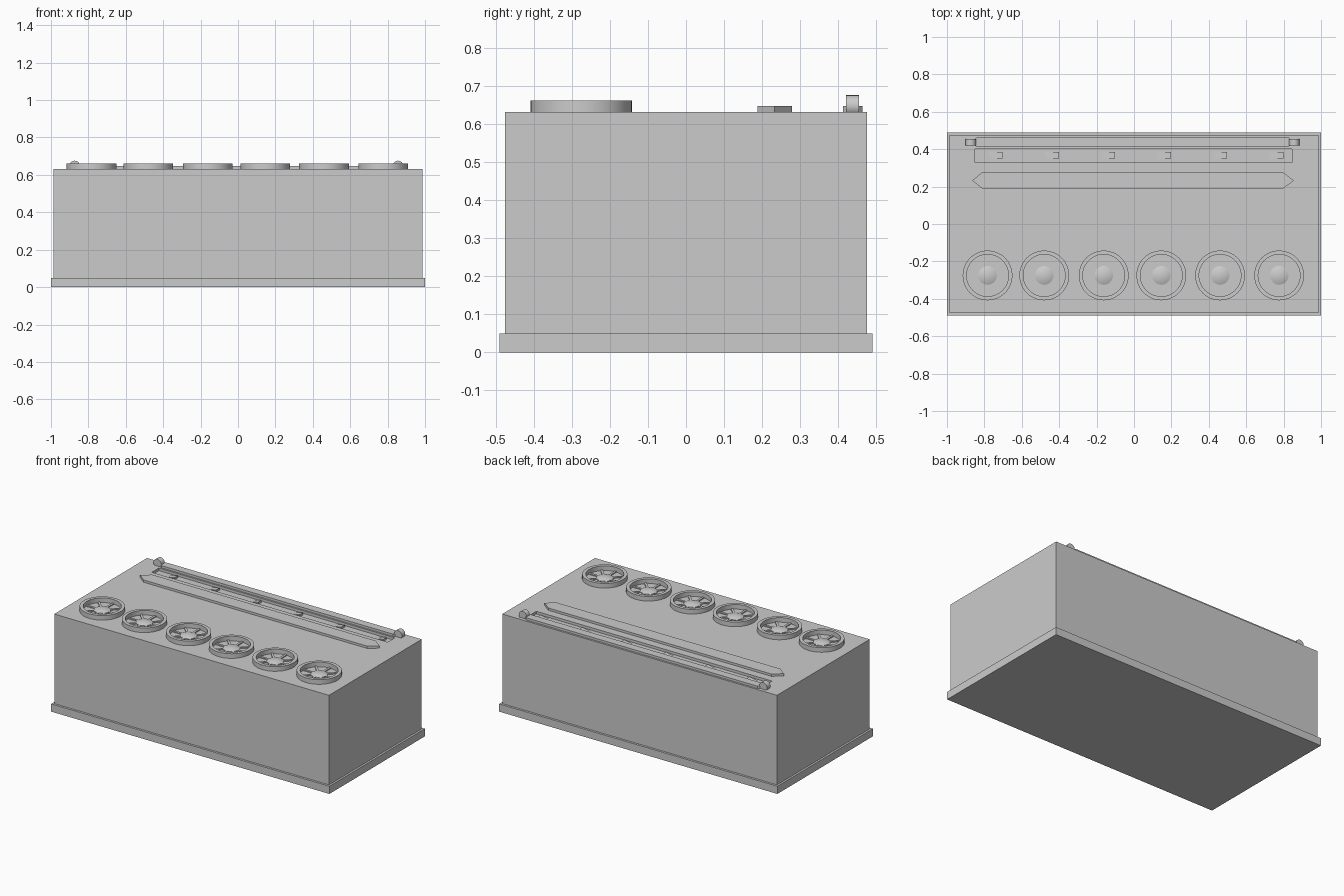
import bpy, bmesh, math
from mathutils import Matrix

cube = bpy.data.objects.get("Cube")
if cube:
    bpy.data.objects.remove(cube, do_unlink=True)

GREY = (0.6, 0.6, 0.6, 1)
mat = bpy.data.materials.new("plain grey")
mat.use_nodes = True
mat.diffuse_color = GREY
mat.node_tree.nodes["Principled BSDF"].inputs["Base Color"].default_value = GREY

TOP = 0.632     # height of the body's top face
FLOOR = 0.615   # floor of the long recess


def finish(name, bm, smooth=False):
    bmesh.ops.recalc_face_normals(bm, faces=bm.faces)
    mesh = bpy.data.meshes.new(name)
    bm.to_mesh(mesh)
    bm.free()
    mesh.materials.append(mat)
    ob = bpy.data.objects.new(name, mesh)
    bpy.context.collection.objects.link(ob)
    if smooth:
        bpy.ops.object.select_all(action="DESELECT")
        bpy.context.view_layer.objects.active = ob
        ob.select_set(True)
        bpy.ops.object.shade_smooth_by_angle(angle=math.radians(35))
    return ob


def prism(name, outline, z0, z1):
    """Extrude a flat outline upwards."""
    bm = bmesh.new()
    face = bm.faces.new([bm.verts.new((x, y, z0)) for x, y in outline])
    up = bmesh.ops.extrude_face_region(bm, geom=[face])["geom"]
    bmesh.ops.translate(bm, vec=(0, 0, z1 - z0),
                        verts=[v for v in up if isinstance(v, bmesh.types.BMVert)])
    return finish(name, bm)


def box(name, x0, x1, y0, y1, z0, z1):
    return prism(name, [(x0, y0), (x1, y0), (x1, y1), (x0, y1)], z0, z1)


def lathe(name, profile, x, y, z, steps=48):
    """Spin a radius/height profile about a vertical axis."""
    bm = bmesh.new()
    verts = [bm.verts.new((r, 0, h)) for r, h in profile]
    edges = [bm.edges.new(pair) for pair in zip(verts, verts[1:])]
    bmesh.ops.spin(bm, geom=verts + edges, cent=(0, 0, 0), axis=(0, 0, 1),
                   angle=math.tau, steps=steps)
    bmesh.ops.remove_doubles(bm, verts=bm.verts, dist=1e-5)
    bmesh.ops.translate(bm, verts=bm.verts, vec=(x, y, z))
    return finish(name, bm, True)


# Plinth and main body
box("plinth", -1, 1, -0.49, 0.49, 0, 0.05)
body = box("body", -0.987, 0.987, -0.476, 0.476, 0.05, TOP)

# Long recess cut into the top
cutter = box("recess_cutter", -0.85, 0.845, 0.33, 0.402, FLOOR, 0.7)
cutter.hide_render = True
cut = body.modifiers.new("recess", "BOOLEAN")
cut.object = cutter
cut.operation = "DIFFERENCE"
cut.solver = "EXACT"
bpy.ops.object.select_all(action="DESELECT")
bpy.context.view_layer.objects.active = body
body.select_set(True)
bpy.ops.object.modifier_apply(modifier="recess")
bpy.data.objects.remove(cutter, do_unlink=True)

# Ramped tabs along the recess
for i in range(6):
    x = -0.735 + 0.3 * i
    bm = bmesh.new()
    sides = [[bm.verts.new((x + dx, y, z)) for dx, z in
              ((-0.04, FLOOR), (0.033, FLOOR), (0.033, TOP - 0.003))]
             for y in (0.35, 0.385)]
    for side in sides:
        bm.faces.new(side)
    for a, b in ((0, 1), (1, 2), (2, 0)):
        bm.faces.new((sides[0][a], sides[0][b], sides[1][b], sides[1][a]))
    finish(f"recess_tab_{i + 1}", bm)

# Pointed strip in front of the recess
prism("pointed_strip", [(-0.865, 0.232), (-0.81, 0.188), (0.795, 0.188),
                        (0.855, 0.232), (0.795, 0.278), (-0.81, 0.278)],
      TOP, TOP + 0.015)

# Rear rail with clipped corners
prism("rear_rail", [(-0.855, 0.425), (-0.84, 0.412), (0.825, 0.412), (0.842, 0.425),
                    (0.842, 0.45), (0.825, 0.464), (-0.84, 0.464), (-0.855, 0.45)],
      TOP, TOP + 0.015)

# Round knobs at both ends of the rail
for side, x in (("right", -0.873), ("left", 0.856)):
    bm = bmesh.new()
    bmesh.ops.create_cone(bm, cap_ends=True, segments=24, radius1=0.028,
                          radius2=0.028, depth=0.034,
                          matrix=Matrix.Translation((x, 0.437, TOP + 0.016))
                          @ Matrix.Rotation(math.pi / 2, 4, "X"))
    finish(f"{side}_rail_knob", bm, True)

# Row of six round vents with hubs and low spokes
RING = [(0.133, 0), (0.133, 0.03), (0.112, 0.03), (0.112, 0), (0.133, 0)]
DOME = [(0.05, 0), (0.05, 0.006), (0.04, 0.01), (0.022, 0.015), (0, 0.017)]
VENT_Y = -0.275
for i, x in enumerate((-0.783, -0.48, -0.162, 0.146, 0.46, 0.776), 1):
    lathe(f"vent_{i}_ring", RING, x, VENT_Y, TOP)
    lathe(f"vent_{i}_hub", DOME, x, VENT_Y, TOP)
    bm = bmesh.new()
    for k in range(8):
        bmesh.ops.create_cube(
            bm, size=1, matrix=Matrix.Translation((x, VENT_Y, TOP + 0.003))
            @ Matrix.Rotation(math.tau * k / 8, 4, "Z")
            @ Matrix.Translation((0.079, 0, 0))
            @ Matrix.Diagonal((0.068, 0.014, 0.006, 1)))
    finish(f"vent_{i}_spokes", bm)
